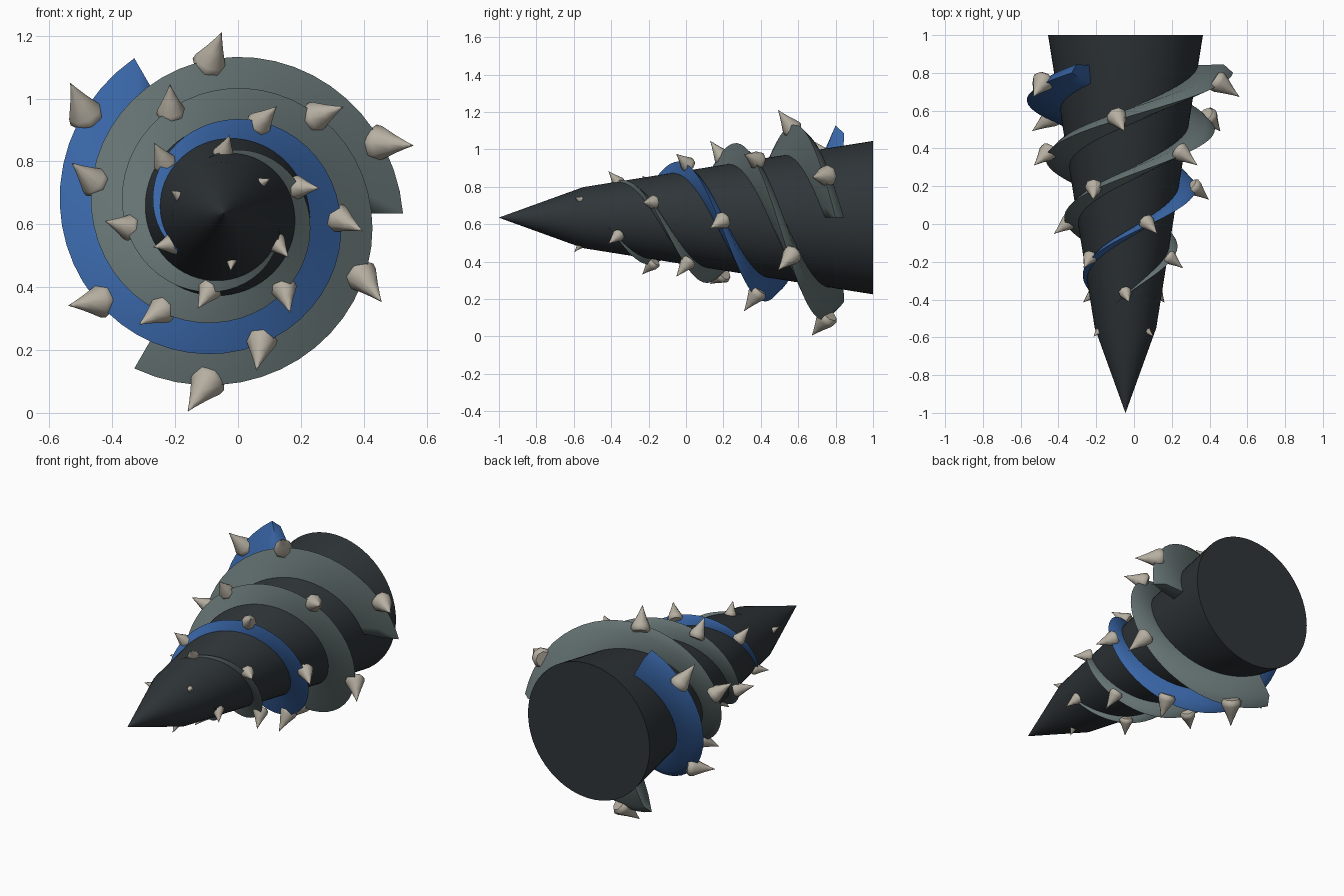
import bpy, bmesh, math
from mathutils import Vector

cube = bpy.data.objects.get("Cube")
if cube:
    bpy.data.objects.remove(cube, do_unlink=True)

CX, CZ, TIP_Y = -0.045, 0.635, -1.0
SWEEP = math.radians(687)      # angle a ridge would turn before reaching the tip


def material(name, rgb):
    m = bpy.data.materials.new(name)
    m.use_nodes = True
    m.diffuse_color = (*rgb, 1)
    m.node_tree.nodes["Principled BSDF"].inputs["Base Color"].default_value = (*rgb, 1)
    return m


DARK = material("dark slate", (0.028, 0.035, 0.040))
GREY = material("grey green", (0.13, 0.17, 0.17))
BLUE = material("blue", (0.04, 0.13, 0.38))
BONE = material("bone", (0.47, 0.43, 0.36))


def polar(r, angle, depth):
    """Point at radius and angle around the drill axis, depth behind the tip."""
    return Vector((CX + r * math.cos(angle), TIP_Y + depth, CZ + r * math.sin(angle)))


def finish(name, bm, mat, sharp):
    bmesh.ops.recalc_face_normals(bm, faces=bm.faces)
    mesh = bpy.data.meshes.new(name)
    bm.to_mesh(mesh)
    bm.free()
    mesh.materials.append(mat)
    ob = bpy.data.objects.new(name, mesh)
    bpy.context.collection.objects.link(ob)
    bpy.ops.object.select_all(action='DESELECT')
    ob.select_set(True)
    bpy.context.view_layer.objects.active = ob
    bpy.ops.object.shade_smooth_by_angle(angle=math.radians(sharp))
    return ob


def skin(bm, rings, closed=True):
    """Join rings of points with quads and cap both ends."""
    rows = [[bm.verts.new(p) for p in ring] for ring in rings]
    for a, b in zip(rows, rows[1:]):
        for i in range(len(a)):
            j = (i + 1) % len(a)
            bm.faces.new((a[i], a[j], b[j], b[i]))
    bm.faces.new(rows[0])
    bm.faces.new(rows[-1])


# Drill body: a steep nose on a long taper
def build_body():
    bm = bmesh.new()
    n = 64
    rings = [[polar(r, math.tau * i / n, d) for i in range(n)]
             for r, d in ((0.0005, 0), (0.163, 0.45), (0.41, 2.0))]
    skin(bm, rings)
    finish("drill_body", bm, DARK, 40)


# Spiral ridge: a section that shrinks towards the tip as it turns
SECTION = ((0.35, 1.84), (0.52, 1.845), (0.57, 1.80), (0.47, 1.765), (0.35, 1.74))


def build_ridge(name, start, mat):
    bm = bmesh.new()
    steps = 75
    rings = []
    for k in range(steps + 1):
        t = 0.78 * k / steps
        rings.append([polar(r * (1 - t), start + SWEEP * t, d * (1 - t)) for r, d in SECTION])
    skin(bm, rings)
    finish(name, bm, mat, 75)


# Spikes: flared thorns leaning forwards along the ridge
THORN = ((-0.12, 0.046), (0.0, 0.060), (0.15, 0.056), (0.5, 0.031), (0.8, 0.012), (1.0, 0.001))


def build_spikes(name, start):
    bm = bmesh.new()
    for k in range(8):
        turn = math.radians(22 + 71 * k)
        s = 1 - turn / SWEEP
        size = 0.36 + 0.64 * s
        angle = start + turn
        tip_r = 0.03 + 0.63 * s
        base = polar(tip_r - 0.11 * size, angle + 0.05, 1.8 * s + 0.015)
        tip = polar(tip_r, angle - 0.04, 1.8 * s - 0.07 * size)
        axis = tip - base
        u = axis.cross(Vector((0, 1, 0))).normalized()
        v = axis.cross(u).normalized()
        rings = []
        for h, r in THORN:
            ring = []
            for i in range(8):
                a = math.tau * i / 8
                ring.append(base + axis * h + (u * math.cos(a) + v * math.sin(a)) * r * size)
            rings.append(ring)
        skin(bm, rings)
    finish(name, bm, BONE, 50)


build_body()
for label, degrees, mat in (("right_low", 240, GREY), ("left", 0, GREY), ("blue", 120, BLUE)):
    build_ridge(label + "_spiral_ridge", math.radians(degrees), mat)
    build_spikes(label + "_spikes", math.radians(degrees))
